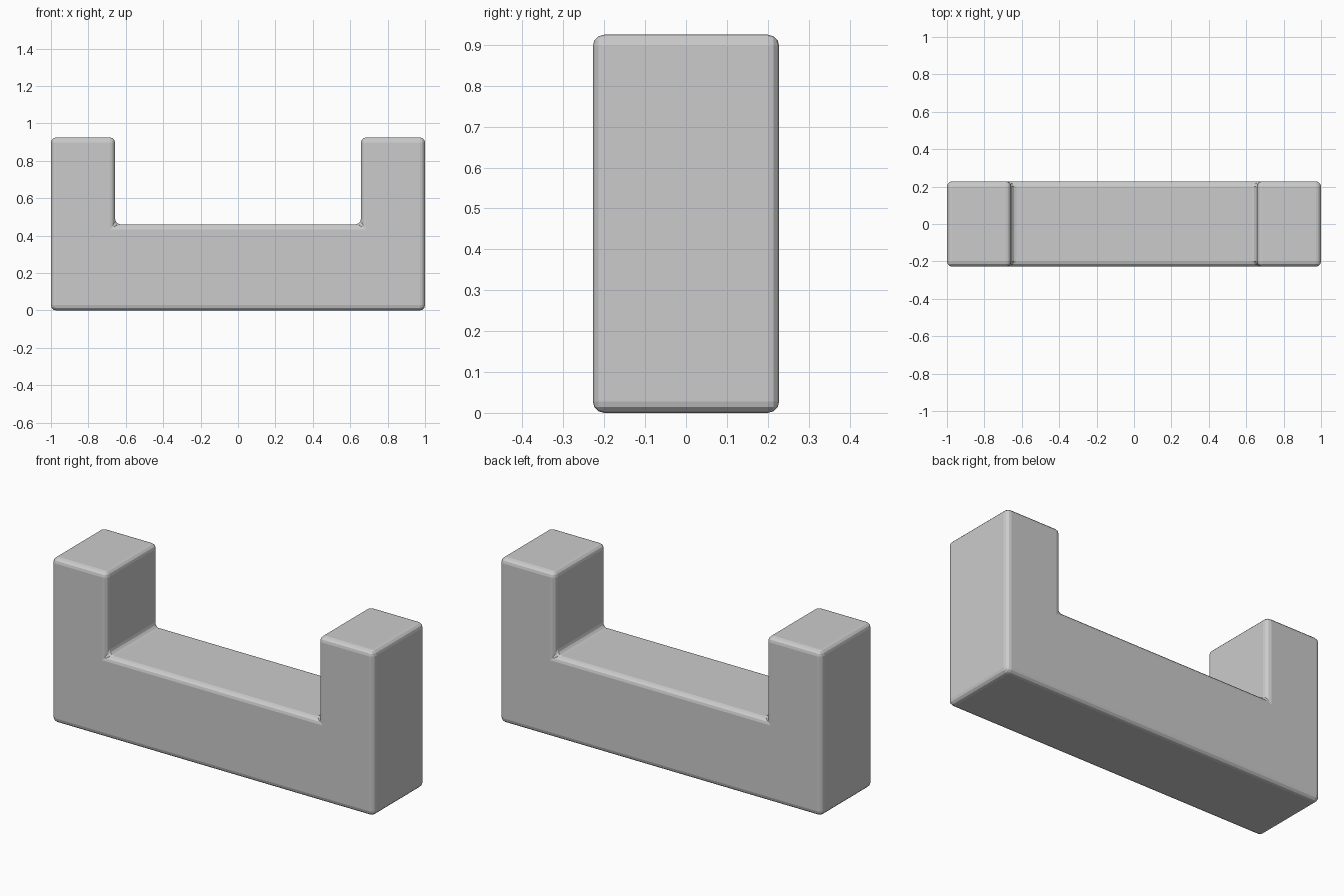
import bpy
import bmesh

if "Cube" in bpy.data.objects:
    bpy.data.objects.remove(bpy.data.objects["Cube"])

HALF_DEPTH = 0.228
HEIGHT = 0.925
SEAT_Z = 0.46
INNER_X = 0.657

# U-shaped profile: right half, then mirrored to the left
right = [(1.0, 0.0), (1.0, HEIGHT), (INNER_X, HEIGHT), (INNER_X, SEAT_Z)]
profile = right + [(-x, z) for x, z in reversed(right)]

# Extrude the profile through the depth
bm = bmesh.new()
face = bm.faces.new([bm.verts.new((x, -HALF_DEPTH, z)) for x, z in profile])
ext = bmesh.ops.extrude_face_region(bm, geom=[face])
moved = [v for v in ext["geom"] if isinstance(v, bmesh.types.BMVert)]
bmesh.ops.translate(bm, verts=moved, vec=(0, 2 * HALF_DEPTH, 0))
bmesh.ops.recalc_face_normals(bm, faces=bm.faces)

mesh = bpy.data.meshes.new("u_block")
bm.to_mesh(mesh)
bm.free()
block = bpy.data.objects.new("u_block", mesh)
bpy.context.collection.objects.link(block)

# Small rounded edges all round, including the inner corners
bevel = block.modifiers.new("edge_rounding", "BEVEL")
bevel.width = 0.028
bevel.segments = 3
bevel.limit_method = "ANGLE"
